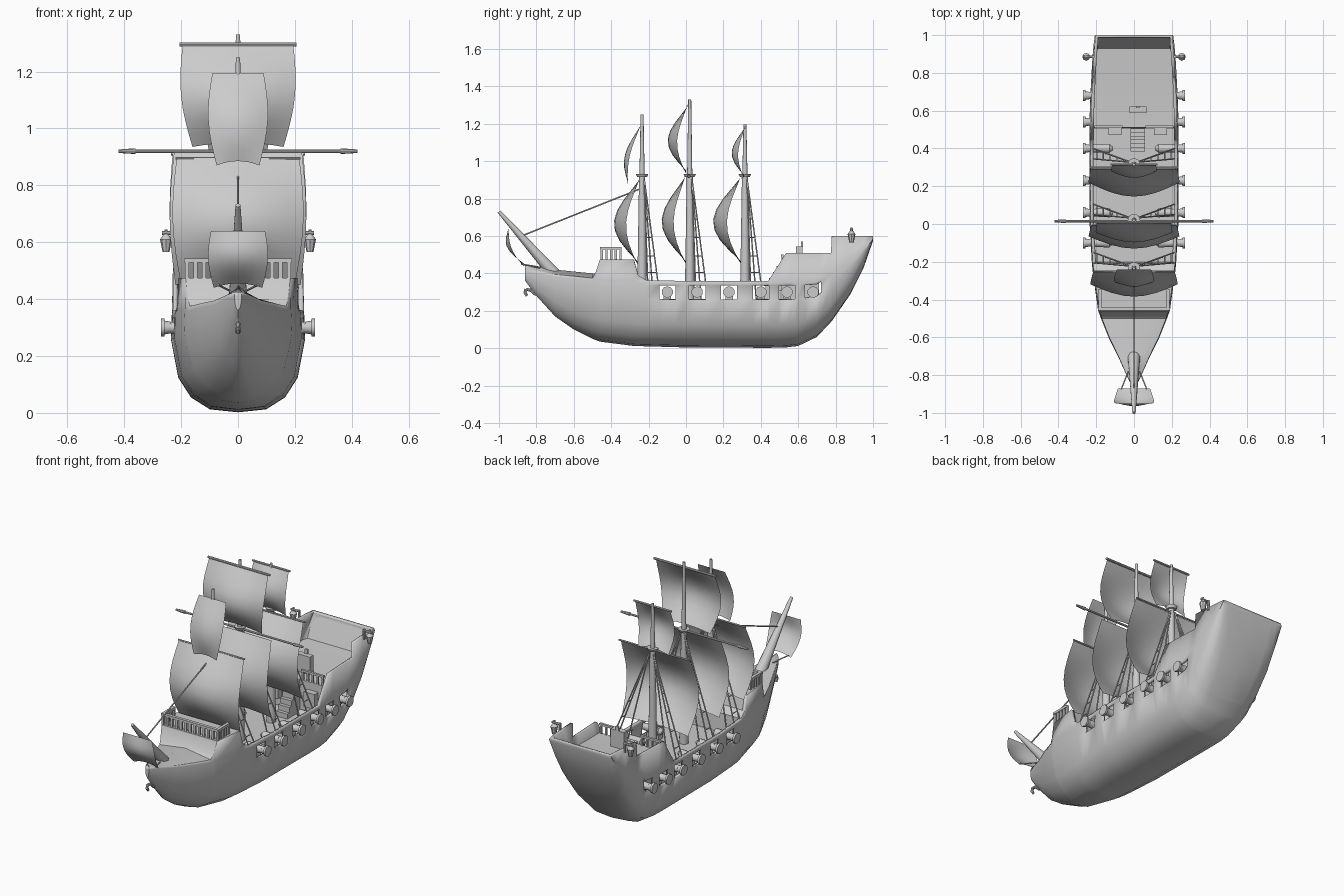
import bpy, bmesh, math
from mathutils import Vector, Matrix

if "Cube" in bpy.data.objects:
    bpy.data.objects.remove(bpy.data.objects["Cube"])


def finish(bm, name):
    me = bpy.data.meshes.new(name)
    bm.to_mesh(me)
    bm.free()
    ob = bpy.data.objects.new(name, me)
    bpy.context.collection.objects.link(ob)
    return ob


def grid(name, rows, skip=lambda i, j: False, caps=False, thick=0):
    """Surface lofted through rows of points."""
    bm = bmesh.new()
    vs = [[bm.verts.new(p) for p in r] for r in rows]
    for i in range(len(vs) - 1):
        for j in range(len(vs[0]) - 1):
            if not skip(i, j):
                bm.faces.new((vs[i][j], vs[i+1][j], vs[i+1][j+1], vs[i][j+1]))
    if caps:
        bm.faces.new(vs[0])
        bm.faces.new(vs[-1][::-1])
    ob = finish(bm, name)
    if thick:
        m = ob.modifiers.new("thickness", 'SOLIDIFY')
        m.thickness, m.offset = thick, -1
    return ob


def tubes(name, items, seg=8):
    """Tapered rods: (start, end, start radius, end radius)."""
    bm = bmesh.new()
    for a, b, r1, r2 in items:
        a, b = Vector(a), Vector(b)
        d = b - a
        mat = Matrix.Translation((a + b) / 2) @ d.to_track_quat('Z', 'Y').to_matrix().to_4x4()
        bmesh.ops.create_cone(bm, cap_ends=True, segments=seg, radius1=r1, radius2=r2,
                              depth=d.length, matrix=mat)
    return finish(bm, name)


def boxes(name, items):
    bm = bmesh.new()
    for c, s in items:
        bmesh.ops.create_cube(bm, size=1, matrix=Matrix.Translation(c) @ Matrix.Diagonal((*s, 1)))
    return finish(bm, name)


# Hull stations: y, keel z, sheer z, rail z, half width
ST = [(-.86, .36, .41, .425, .012), (-.80, .28, .40, .415, .04), (-.70, .17, .38, .395, .085),
      (-.60, .10, .37, .385, .135), (-.50, .05, .36, .375, .175), (-.485, .045, .36, .40, .18),
      (-.46, .035, .36, .475, .19), (-.28, .012, .36, .475, .215), (-.255, .011, .355, .39, .218),
      (-.21, .01, .35, .362, .223), (0, .004, .35, .36, .235), (.44, .002, .35, .36, .236),
      (.535, .004, .35, .51, .236), (.60, .012, .35, .51, .234), (.70, .06, .355, .51, .23),
      (.775, .14, .40, .51, .226), (.78, .145, .40, .60, .226), (.88, .29, .47, .60, .22),
      (.95, .43, .54, .60, .214), (1.0, .575, .59, .60, .207)]
PROFILE = [(0, 0), (.03, .42), (.15, .70), (.35, .89), (.74, 1), (.957, .99), (1, .985)]
PORTS = [-.10, .06, .23, .40, .54, .68]


def station(y):
    for a, b in zip(ST, ST[1:]):
        if a[0] <= y <= b[0]:
            t = (y - a[0]) / (b[0] - a[0])
            return [p + (q - p) * t for p, q in zip(a, b)]


def section(y):
    y, zb, zr, zt, w = station(y)
    e = 1 + max(0, -.3 - y) * 2.2 - max(0, y - .6) * 1.2
    half = [(w * s ** e, y, zb + t * (zr - zb)) for t, s in PROFILE] + [(w * .97, y, zt)]
    return [(-x, b, c) for x, b, c in half[:0:-1]] + half


# Hull shell with open gun ports
ys = sorted({s[0] for s in ST} | {round(p + d, 3) for p in PORTS for d in (-.043, .043)})
grid("hull", [section(y) for y in ys], caps=True, thick=.016,
     skip=lambda i, j: j in (2, 11) and any(abs((ys[i] + ys[i+1]) / 2 - p) < .043 for p in PORTS))

# Bow deck and forecastle in one stepped skin
rows = []
for y, zb, zr, zt, w in ST[:10]:
    ridge = .025 if y < -.49 else 0
    rows.append([(-w * .97, y, zt), (0, y, zt + ridge), (w * .97, y, zt)])
rows.append([(-.21, -.2, .25), (0, -.2, .25), (.21, -.2, .25)])
grid("forecastle", rows)


def deck(name, ylist, zlist):
    rows = []
    for y, z in zip(ylist, zlist):
        w = station(y)[4] * .96
        rows.append([(-w, y, z), (w, y, z)])
    grid(name, rows)


deck("main_deck", [-.22, 0, .44, .52], [.25] * 4)
deck("quarter_deck", [.505, .51, .6, .78, .93, .985], [.25, .44, .44, .45, .46, .58])
boxes("aft_cabin_core", [((0, .61, .33), (.37, .2, .2))])

# Stairs, doors, rail and helm on the quarter deck
boxes("stairs", [((.02, .395 + i * .02, .265 + i * .016), (.075, .022, .03 + i * .032)) for i in range(6)])
boxes("cabin_hatches", [((s * .12 + .02, .492, .35), (.07, .04, .09)) for s in (-1, 1)])
boxes("quarter_rail", [((s * .135, .515, .495), (.15, .014, .012)) for s in (-1, 1)] +
      [((s * (.07 + .033 * i), .515, .465), (.01, .01, .05)) for s in (-1, 1) for i in range(5)])
boxes("helm_stand", [((.02, .605, .49), (.09, .035, .11)), ((.02, .62, .555), (.02, .012, .03))])

# Forecastle railing
posts = [(x * .03, -.45) for x in range(-6, 7)] + [(s * .18, -.45 + .025 * i) for s in (-1, 1) for i in range(1, 5)]
boxes("forecastle_rail", [((x, y, .505), (.014, .012, .06)) for x, y in posts] +
      [((0, -.45, .535), (.38, .018, .014))] +
      [((s * .18, -.4, .535), (.018, .11, .014)) for s in (-1, 1)])

# Masts with tops: y, top z
for name, y, top in (("fore", -.235, 1.25), ("main", .02, 1.33), ("mizzen", .315, 1.195)):
    tubes(name + "_mast", [((0, y, .24), (0, y, .92), .027, .016),
                           ((0, y, .92), (0, y, top), .014, .008),
                           ((0, y, .915), (0, y, .932), .026, .034)], 10)
    ropes = []
    for s in (-1, 1):
        ends = [(Vector((s * .015, y + .012, .9)), Vector((s * .215, y + d, .35))) for d in (.03, .085)]
        ropes += [(a, b, .004, .004) for a, b in ends]
        for t in (.2, .38, .56, .74, .9):
            p, q = [a.lerp(b, t) for a, b in ends]
            ropes.append((p, q, .003, .003))
        ropes.append((ends[0][0], (s * .15, y + .06, .26), .004, .004))
    tubes(name + "_shrouds", ropes, 5)

# Yards
tubes("yards", [((-.42, .015, .92), (.42, .015, .92), .006, .006),
                ((-.205, .01, 1.295), (.205, .01, 1.295), .007, .007),
                ((-.125, .315, 1.18), (.125, .315, 1.18), .006, .006),
                ((-.235, .3, .91), (.235, .3, .91), .005, .005),
                ((-.22, -.25, .895), (.22, -.25, .895), .005, .005)] +
      [((s * .36, .015, .92), (s * .41, .015, .92), .01, .007) for s in (-1, 1)])


# Billowing sails: top y,z; bottom y,z; half widths top, middle, bottom; bulge
def sail(name, yt, zt, yb, zb, wt, wm, wb, bulge, n=8):
    rows = []
    for i in range(n + 1):
        t = i / n
        w = wt * (1 - t) + wb * t + (wm - (wt + wb) / 2) * math.sin(math.pi * t)
        row = []
        for j in range(n + 1):
            s = 2 * j / n - 1
            belly = bulge * math.sin(math.pi * t ** 1.1) * (.5 + .5 * math.cos(s * math.pi / 2))
            row.append((s * w, yt + (yb - yt) * t - belly, zt + (zb - zt) * t + .015 * t * (1 - s * s)))
        rows.append(row)
    grid(name, rows)


sail("fore_course", -.25, .90, -.26, .45, .215, .23, .20, .13)
sail("fore_topsail", -.24, 1.195, -.31, .87, .09, .105, .075, .05)
sail("main_course", -.005, .915, 0, .45, .225, .24, .22, .128)
sail("main_topsail", .005, 1.29, 0, .935, .195, .20, .16, .10)
sail("mizzen_course", .29, .91, .295, .45, .23, .24, .22, .148)
sail("mizzen_topsail", .315, 1.18, .31, .91, .115, .12, .10, .068)
sail("bowsprit_sail", -.95, .64, -.87, .44, .095, .105, .085, .05)

# Bowsprit with its stays, and the beak hook
tubes("bowsprit", [((0, -.68, .37), (0, -1.0, .73), .036, .009)], 10)
tubes("stays", [((0, -.88, .6), (0, -.25, .85), .004, .004),
                ((-.07, -.88, .45), (-.03, -.78, .43), .004, .004),
                ((.07, -.88, .45), (.03, -.78, .43), .004, .004)], 6)
hook = [(0, -.80, .285), (0, -.83, .31), (0, -.855, .315), (0, -.862, .30), (0, -.85, .28)]
tubes("beak_hook", [(a, b, .009, .007) for a, b in zip(hook, hook[1:])], 8)

# Cannons on both sides
guns, carriages = [], []
for s in (-1, 1):
    for y in PORTS:
        guns += [((s * .13, y, .297), (s * .235, y, .3), .026, .02),
                 ((s * .235, y, .3), (s * .262, y, .3), .02, .025),
                 ((s * .258, y, .3), (s * .27, y, .3), .031, .031),
                 ((s * .112, y, .297), (s * .132, y, .297), .01, .024)]
        carriages.append(((s * .165, y, .264), (.08, .04, .03)))
tubes("cannons", guns, 10)
boxes("gun_carriages", carriages)

# Stern lanterns on brackets
parts = []
for s in (-1, 1):
    x = s * .253
    parts += [((s * .21, .885, .632), (s * .268, .885, .632), .007, .007),
              ((x, .885, .565), (x, .885, .61), .012, .021),
              ((x, .885, .61), (x, .885, .628), .021, .008),
              ((x, .885, .625), (x, .885, .645), .006, .006),
              ((s * .215, .885, .58), (s * .215, .885, .64), .007, .007)]
tubes("stern_lanterns", parts, 8)

# Smooth shading with sharp edges kept
for ob in bpy.context.collection.objects:
    ob.select_set(True)
    bpy.context.view_layer.objects.active = ob
bpy.ops.object.shade_smooth_by_angle(angle=math.radians(40))
